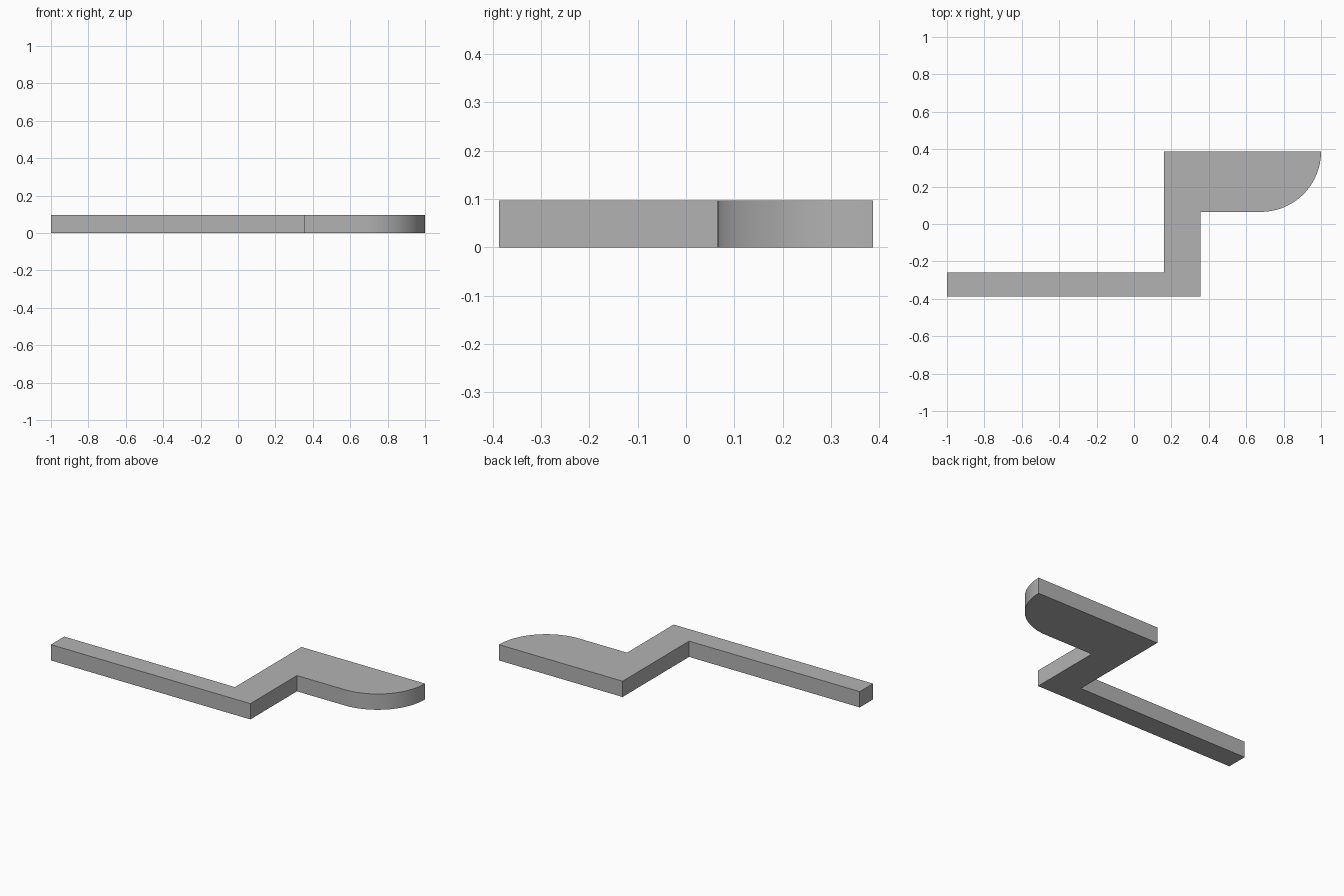
import bpy
import bmesh
from math import sin, cos, pi

cube = bpy.data.objects.get("Cube")
if cube:
    bpy.data.objects.remove(cube, do_unlink=True)

HEIGHT = 0.097
HALF_DEPTH = 0.387
RADIUS = 0.322
ARC_STEPS = 32

# Plain grey material
grey = bpy.data.materials.new("grey")
grey.use_nodes = True
colour = (0.45, 0.45, 0.45, 1)
grey.diffuse_color = colour
grey.node_tree.nodes["Principled BSDF"].inputs["Base Color"].default_value = colour

# Outline: long arm, upright web, then the head with its rounded corner
outline = [(-1, -HALF_DEPTH), (0.355, -HALF_DEPTH), (0.355, HALF_DEPTH - RADIUS)]
for i in range(ARC_STEPS + 1):
    a = -pi / 2 + pi / 2 * i / ARC_STEPS
    outline.append((1 - RADIUS + RADIUS * cos(a), HALF_DEPTH + RADIUS * sin(a)))
outline += [(0.16, HALF_DEPTH), (0.16, -0.258), (-1, -0.258)]

# Extrude the outline into a solid bracket
bm = bmesh.new()
base = bm.faces.new([bm.verts.new((x, y, 0)) for x, y in outline])
top = bmesh.ops.extrude_face_region(bm, geom=[base], use_keep_orig=True)["geom"]
bmesh.ops.translate(bm, vec=(0, 0, HEIGHT),
                    verts=[v for v in top if isinstance(v, bmesh.types.BMVert)])
bmesh.ops.recalc_face_normals(bm, faces=bm.faces)
mesh = bpy.data.meshes.new("stepped_bracket")
bm.to_mesh(mesh)
bm.free()
mesh.materials.append(grey)
bracket = bpy.data.objects.new("stepped_bracket", mesh)
bpy.context.collection.objects.link(bracket)

# Smooth the rounded corner while keeping the edges crisp
bpy.context.view_layer.objects.active = bracket
bracket.select_set(True)
bpy.ops.object.shade_smooth_by_angle(angle=pi / 6)
